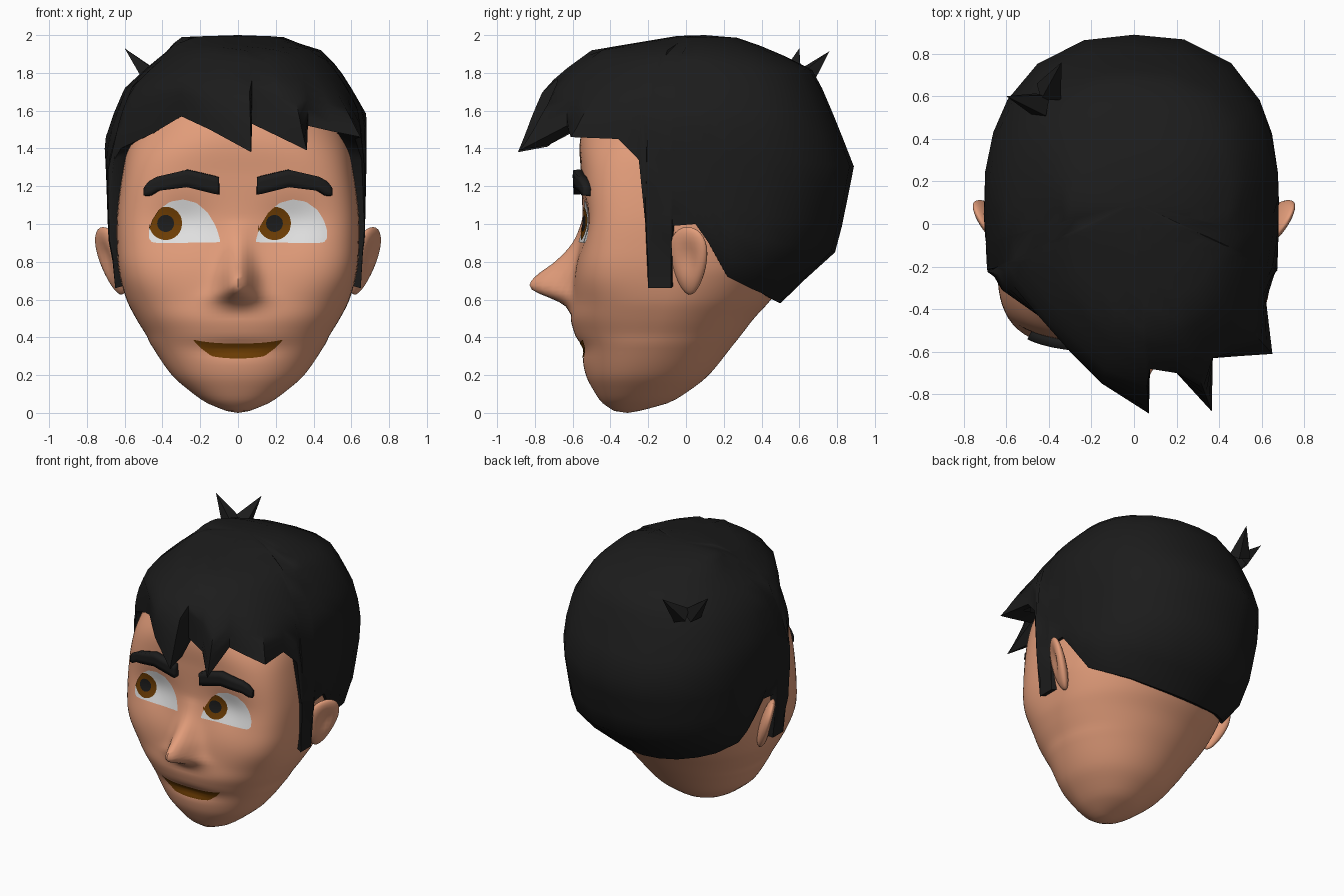
import bpy, bmesh, math
from mathutils import Vector, Matrix
from mathutils.bvhtree import BVHTree

if "Cube" in bpy.data.objects:
    bpy.data.objects.remove(bpy.data.objects["Cube"])


def material(name, rgb):
    m = bpy.data.materials.new(name)
    m.diffuse_color = (*rgb, 1)
    m.use_nodes = True
    m.node_tree.nodes["Principled BSDF"].inputs["Base Color"].default_value = m.diffuse_color
    return m


SKIN = material("skin", (0.76, 0.335, 0.195))
HAIR = material("dark_hair", (0.0115, 0.0115, 0.0115))
WHITE = material("eye_white", (0.76, 0.76, 0.76))
BROWN = material("brown", (0.155, 0.047, 0.001))


def finish(bm, name, mat, angle=40, recalc=True):
    if recalc:
        bmesh.ops.recalc_face_normals(bm, faces=bm.faces)
    me = bpy.data.meshes.new(name)
    bm.to_mesh(me)
    bm.free()
    me.materials.append(mat)
    ob = bpy.data.objects.new(name, me)
    bpy.context.collection.objects.link(ob)
    bpy.ops.object.select_all(action='DESELECT')
    ob.select_set(True)
    bpy.context.view_layer.objects.active = ob
    bpy.ops.object.shade_smooth_by_angle(angle=math.radians(angle))
    return ob


def interp(keys, z, smooth=True):
    """Interpolate rows (z, a, b, ...) at z, by default as a smooth curve."""
    z = min(max(z, keys[0][0]), keys[-1][0])
    i = max(k for k in range(len(keys) - 1) if keys[k][0] <= z)
    p, q = keys[i], keys[i + 1]
    o, r = keys[max(i - 1, 0)], keys[min(i + 2, len(keys) - 1)]
    h = q[0] - p[0]
    t = (z - p[0]) / h
    out = []
    for c in range(1, len(p)):
        if not smooth:
            out.append(p[c] + (q[c] - p[c]) * t)
            continue
        m0 = (q[c] - o[c]) / (q[0] - o[0]) * h
        m1 = (r[c] - p[c]) / (r[0] - p[0]) * h
        out.append((2*t**3 - 3*t*t + 1) * p[c] + (t**3 - 2*t*t + t) * m0
                   + (3*t*t - 2*t**3) * q[c] + (t**3 - t*t) * m1)
    return out


def radius(c, s, a, b, n):
    return (abs(c / a) ** n + abs(s / b) ** n) ** (-1 / n)


def loft(bm, rings, start, end=None):
    """Skin closed rings, with a pole at the start and optionally the end."""
    vs = [[bm.verts.new(p) for p in r] for r in rings]
    n = len(vs[0])
    for a, b in zip(vs, vs[1:]):
        for i in range(n):
            bm.faces.new((a[i], a[(i+1) % n], b[(i+1) % n], b[i]))
    for ring, pole in ((vs[0], start), (vs[-1], end)):
        if pole:
            v = bm.verts.new(pole)
            for i in range(n):
                bm.faces.new((v, ring[i], ring[(i+1) % n]))


# Head: z, half width, front y, back y
HEAD = [(.01, .06, -.38, -.25), (.05, .16, -.44, -.10), (.12, .26, -.49, .02),
        (.2, .35, -.53, .12), (.36, .46, -.565, .25), (.41, .485, -.587, .29),
        (.5, .54, -.61, .36), (.6, .59, -.60, .45), (.75, .63, -.587, .55),
        (.9, .642, -.562, .62), (1.05, .64, -.55, .66), (1.25, .615, -.555, .68),
        (1.45, .575, -.56, .65), (1.6, .5, -.5, .55), (1.75, .36, -.35, .4)]
# Nose: z, projection, half width
NOSE = [(.52, 0, .13), (.57, .04, .13), (.61, .125, .115), (.645, .21, .095),
        (.68, .234, .085), (.73, .2, .08), (.8, .115, .075), (.9, .04, .07), (1.02, 0, .07)]
ROUND = [(0, 2.1), (.3, 2.3), (.55, 2.8), (.75, 4.1), (.95, 4.4), (1.25, 4.0), (1.48, 2.6), (1.75, 2.2)]


def head_point(t, z):
    a, yf, yb = interp(HEAD, z)
    yc = -.31 + .26 * min(z / .75, 1)
    c, s = math.cos(t), math.sin(t)
    front = s < 0
    r = radius(c, s, a, yc - yf if front else yb - yc,
               interp(ROUND, z)[0] if front else 2.05)
    x, y = r * c, yc + r * s
    if front:
        d, w = interp(NOSE, z)
        y -= d * math.exp(-(x / w) ** 2)
        # eye sockets and mouth hollow
        depth = .035 * min(1, max(0, -.2 - y) / .2)
        y += depth * math.exp(-((abs(x) - .29) / .16) ** 2 - ((z - 1.01) / .12) ** 2)
        y += .02 * math.exp(-(x / .2) ** 2 - ((z - .335) / .04) ** 2)
    return x, y, z


bm = bmesh.new()
levels = [.01, .025] + [.05 + 1.7 * i / 76 for i in range(77)]
loft(bm, [[head_point(2 * math.pi * i / 128, z) for i in range(128)] for z in levels],
     (0, -.31, 0), (0, .03, 1.8))
bmesh.ops.recalc_face_normals(bm, faces=bm.faces)
FACE = BVHTree.FromBMesh(bm)
finish(bm, "head", SKIN, 60)

# Ears: flared shells, tapering to the lobe, slightly hollow outside
for side, label in ((1, "right"), (-1, "left")):
    bm = bmesh.new()
    bmesh.ops.create_uvsphere(bm, u_segments=24, v_segments=16, radius=1)
    for v in bm.verts:
        x, y, z = v.co
        if x > 0:
            x -= .7 * math.exp(-(((y - .1) / .5) ** 2 + ((z - .15) / .5) ** 2))
        v.co = (x * .045, y * (.11 + .035 * z) + .02 * z, z * .185)
    turn = Matrix.Rotation(math.radians(-32), 4, 'Z') @ Matrix.Rotation(math.radians(15), 4, 'Y')
    bm.transform(Matrix.Translation((.666, .015, .805)) @ turn)
    if side < 0:
        bm.transform(Matrix.Scale(-1, 4, (1, 0, 0)))
    finish(bm, label + "_ear", SKIN, 60)


def plate(name, mat, keys, offset, thick=0, limit=None, nx=28, nz=10):
    """Patch laid on the face between lower and upper edges: x, low z, high z."""
    bm = bmesh.new()
    grid = []
    for i in range(nx + 1):
        x = keys[0][0] + (keys[-1][0] - keys[0][0]) * i / nx
        lo, hi = interp(keys, x, False)
        if limit:
            l2, h2 = interp(limit, x, False)
            lo, hi = max(lo, l2), min(hi, h2)
        col = []
        for j in range(nz + 1):
            z = lo + (hi - lo) * j / nz
            hit = FACE.ray_cast(Vector((x, -2, z)), Vector((0, 1, 0)))[0]
            col.append(bm.verts.new((x, hit.y - offset, z)))
        grid.append(col)
    for a, b in zip(grid, grid[1:]):
        for j in range(nz):
            bm.faces.new((a[j], b[j], b[j+1], a[j+1]))
    ob = finish(bm, name, mat, 40, False)
    if thick:
        mod = ob.modifiers.new("thickness", 'SOLIDIFY')
        mod.thickness = thick
        mod.offset = -1


def mirrored(keys):
    return [(-x, lo, hi) for x, lo, hi in reversed(keys)]


def disc(cx, r):
    pts = [(cx - r * math.cos(math.pi * i / 16), r * math.sin(math.pi * i / 16)) for i in range(17)]
    return [(x, 1.003 - h, 1.003 + h) for x, h in pts]


# Eyes glancing to one side, and brows
EYE = [(.095, .905, .915), (.115, .903, .985), (.16, .902, 1.06), (.22, .902, 1.112),
       (.29, .9, 1.13), (.36, .9, 1.118), (.42, .9, 1.075), (.455, .902, 1.02), (.472, .925, .965)]
BROW = [(.1, 1.155, 1.245), (.13, 1.16, 1.255), (.27, 1.195, 1.287), (.43, 1.175, 1.25),
        (.475, 1.15, 1.225), (.5, 1.15, 1.19)]
for label, eye, brow, cx in (("right", EYE, BROW, .193),
                             ("left", mirrored(EYE), mirrored(BROW), -.383)):
    plate(label + "_eye_white", WHITE, eye, .004)
    plate(label + "_iris", BROWN, disc(cx, .088), .008, limit=eye)
    plate(label + "_pupil", HAIR, disc(cx, .045), .012, limit=eye)
    plate(label + "_brow", HAIR, brow, .045, .06, nz=3)

# Mouth
LIPS = [(-.235, .383, .387), (-.2, .345, .38), (-.14, .3, .372), (-.07, .29, .368), (0, .288, .367)]
plate("mouth", BROWN, LIPS + mirrored(LIPS)[1:], .005)

# Hair envelope: z, left, right, front y, back y
DOME = [(.58, .6, .6, -.6, .49), (.86, .685, .67, -.7, .80), (1.31, .7, .68, -.7, .89),
        (1.43, .71, .68, -.8, .84), (1.58, .66, .68, -.78, .78), (1.72, .6, .6, -.74, .72),
        (1.83, .48, .53, -.62, .66), (1.92, .37, .44, -.5, .45), (1.97, .33, .28, -.2, .33),
        (2.0, .28, .22, -.02, .22)]
# Hair edge: fringe points, sideburn, round the ear, nape
FRINGE = [(.07, -.89, 1.38), (.075, -.68, 1.53), (.2, -.7, 1.47), (.365, -.88, 1.39),
          (.37, -.63, 1.52), (.5, -.62, 1.49), (.65, -.61, 1.46), (.62, -.36, 1.45)]
SIDE = [(.655, -.25, 1.34), (.668, -.215, 1.0), (.65, -.2, .66), (.65, -.08, .66),
        (.67, -.07, .99), (.665, .05, 1.0), (.65, .12, .9), (.58, .22, .72),
        (.48, .34, .66), (.38, .41, .63), (.25, .46, .6), (.12, .49, .585)]
SWEEP = [(-.62, -.31, 1.4), (-.45, -.43, 1.48), (-.3, -.6, 1.57), (-.15, -.75, 1.5)]
rim = FRINGE + SIDE + [(0, .5, .58)] + [(-x, y, z) for x, y, z in reversed(SIDE)] + SWEEP
STEPS = [.01, .04, .08, .13, .2, .28, .38, .49, .6, .71, .81, .91]
columns = []
for x, y, z in rim:
    t = math.atan2(y - .1, x)
    c, s = math.cos(t), math.sin(t)
    edge = math.hypot(x, y - .1)
    col = []
    for k in STEPS:
        zk = 2 - (2 - z) * k
        xl, xr, yf, yb = interp(DOME, zk, False)
        if s < 0:
            n = (2.2 if c > 0 else 1.9) + 1.8 * min(max((1.4 - zk) / .15, 0), 1)
        else:
            n = (2.5 if c > 0 else 2.35) - .3 * min(max((1.2 - zk) / .35, 0), 1)
        r = radius(c, s, xr if c > 0 else xl, .1 - yf if s < 0 else yb - .1, n)
        if z > 1.2:  # pull the strand towards its tip
            r = min(r, edge) if edge < r else r + (edge - r) * k ** 3
        col.append((r * c, .1 + r * s, zk))
    col.append((x, y, z))
    col.append((x * .84, .1 + (y - .1) * .84, z + .03))  # underside
    columns.append(col)
bm = bmesh.new()
loft(bm, list(zip(*columns)), (0, .1, 2.0))
finish(bm, "hair", HAIR, 45)

# Tuft at the crown
bm = bmesh.new()
for tip, base in (((-.6, .6, 1.93), (-.44, .56, 1.76)), ((-.34, .76, 1.915), (-.4, .62, 1.76))):
    axis = (Vector(tip) - Vector(base)).normalized()
    u = axis.orthogonal().normalized()
    w = axis.cross(u)
    ring = [Vector(base) + .07 * (u * math.cos(a) + w * math.sin(a))
            for a in (0, math.pi / 2, math.pi, 1.5 * math.pi)]
    loft(bm, [ring], tip)
finish(bm, "hair_tuft", HAIR, 30)
